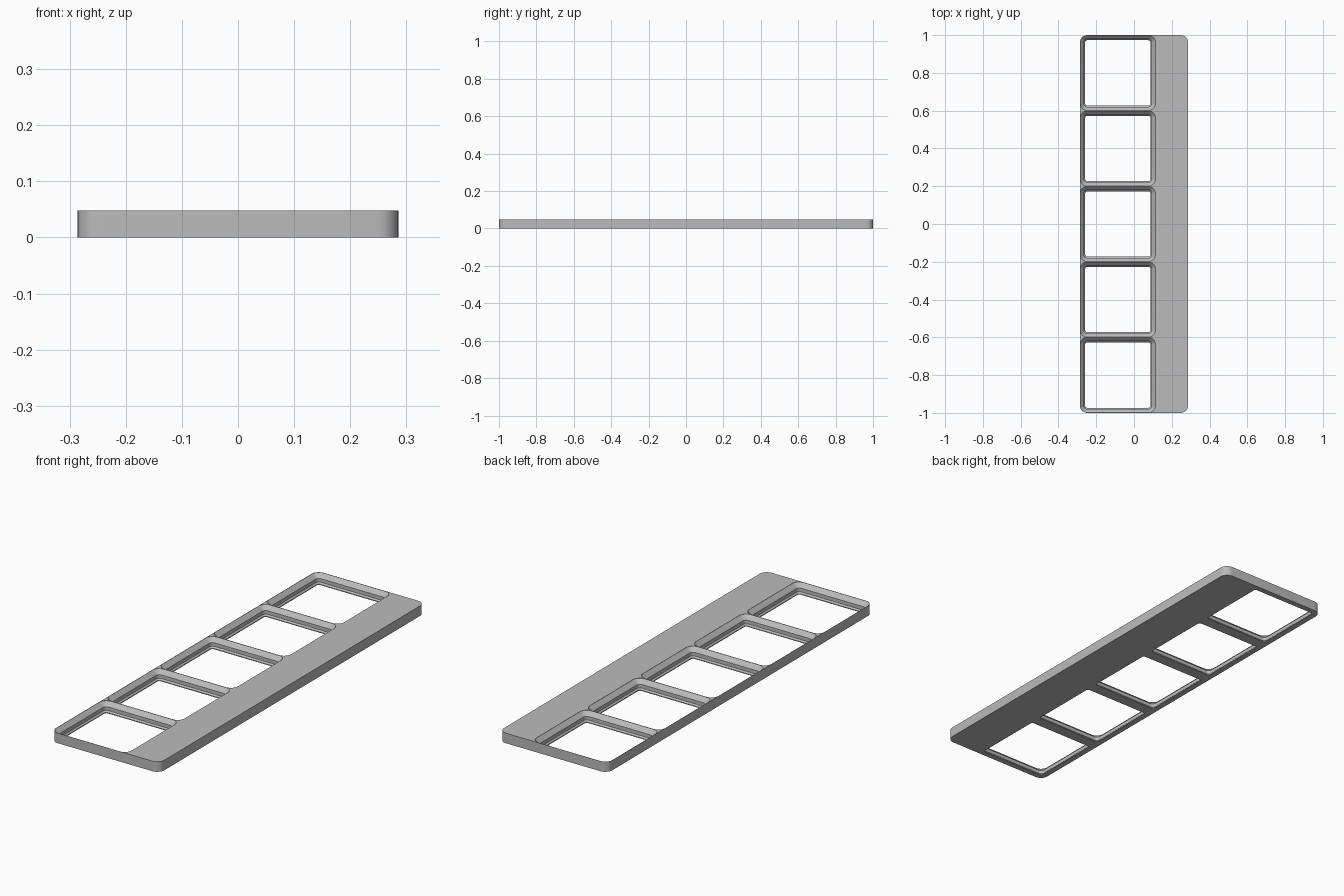
import bpy, bmesh, math

if "Cube" in bpy.data.objects:
    bpy.data.objects.remove(bpy.data.objects["Cube"])

MM = 2 / 210            # one millimetre in scene units
HEIGHT = 5.05 * MM
CELL = 42 * MM
WIDTH, LENGTH = 60 * MM, 210 * MM
RADIUS = 4 * MM

grey = bpy.data.materials.new("plain_grey")
grey.use_nodes = True
colour = (0.5, 0.5, 0.5, 1)
grey.diffuse_color = colour
grey.node_tree.nodes["Principled BSDF"].inputs["Base Color"].default_value = colour


def rounded_ring(bm, cx, cy, w, l, r, z, steps=8):
    """Ring of vertices around a rounded rectangle."""
    ring = []
    for q, (sx, sy) in enumerate([(1, 1), (-1, 1), (-1, -1), (1, -1)]):
        for i in range(steps + 1):
            a = math.pi / 2 * (q + i / steps)
            ring.append(bm.verts.new((cx + sx * (w / 2 - r) + r * math.cos(a),
                                      cy + sy * (l / 2 - r) + r * math.sin(a), z)))
    return ring


def loft(bm, rings):
    """Closed solid through a stack of rings, bottom to top."""
    for low, high in zip(rings, rings[1:]):
        for i in range(len(low)):
            j = (i + 1) % len(low)
            bm.faces.new((low[i], low[j], high[j], high[i]))
    bm.faces.new(rings[0][::-1])
    bm.faces.new(rings[-1])


def make_object(name, bm):
    mesh = bpy.data.meshes.new(name)
    bmesh.ops.recalc_face_normals(bm, faces=bm.faces)
    bm.to_mesh(mesh)
    bm.free()
    mesh.materials.append(grey)
    obj = bpy.data.objects.new(name, mesh)
    bpy.context.collection.objects.link(obj)
    return obj


# Solid plate with rounded corners
bm = bmesh.new()
loft(bm, [rounded_ring(bm, 0, 0, WIDTH, LENGTH, RADIUS, z) for z in (0, HEIGHT)])
plate = make_object("socket_plate", bm)

# Stepped socket cutters: (inset, height) from the bottom up, in millimetres
top = HEIGHT / MM
profile = [(2.85, -1), (2.85, top - 4.65), (2.15, top - 3.95),
           (2.15, top - 2.15), (0.08, top - 0.08), (0.08, top + 1)]
bm = bmesh.new()
socket_x = -WIDTH / 2 + CELL / 2
for n in range(-2, 3):
    loft(bm, [rounded_ring(bm, socket_x, n * CELL, CELL - 2 * inset * MM,
                           CELL - 2 * inset * MM, RADIUS - inset * MM, z * MM)
              for inset, z in profile])
cutter = make_object("socket_cutter", bm)
cutter.hide_render = True

# Cut the sockets, then drop the cutter
bpy.context.view_layer.objects.active = plate
plate.select_set(True)
cut = plate.modifiers.new("sockets", "BOOLEAN")
cut.operation = "DIFFERENCE"
cut.solver = "EXACT"
cut.object = cutter
bpy.ops.object.modifier_apply(modifier=cut.name)
bpy.data.objects.remove(cutter)
bpy.ops.object.shade_smooth_by_angle(angle=math.radians(30))
